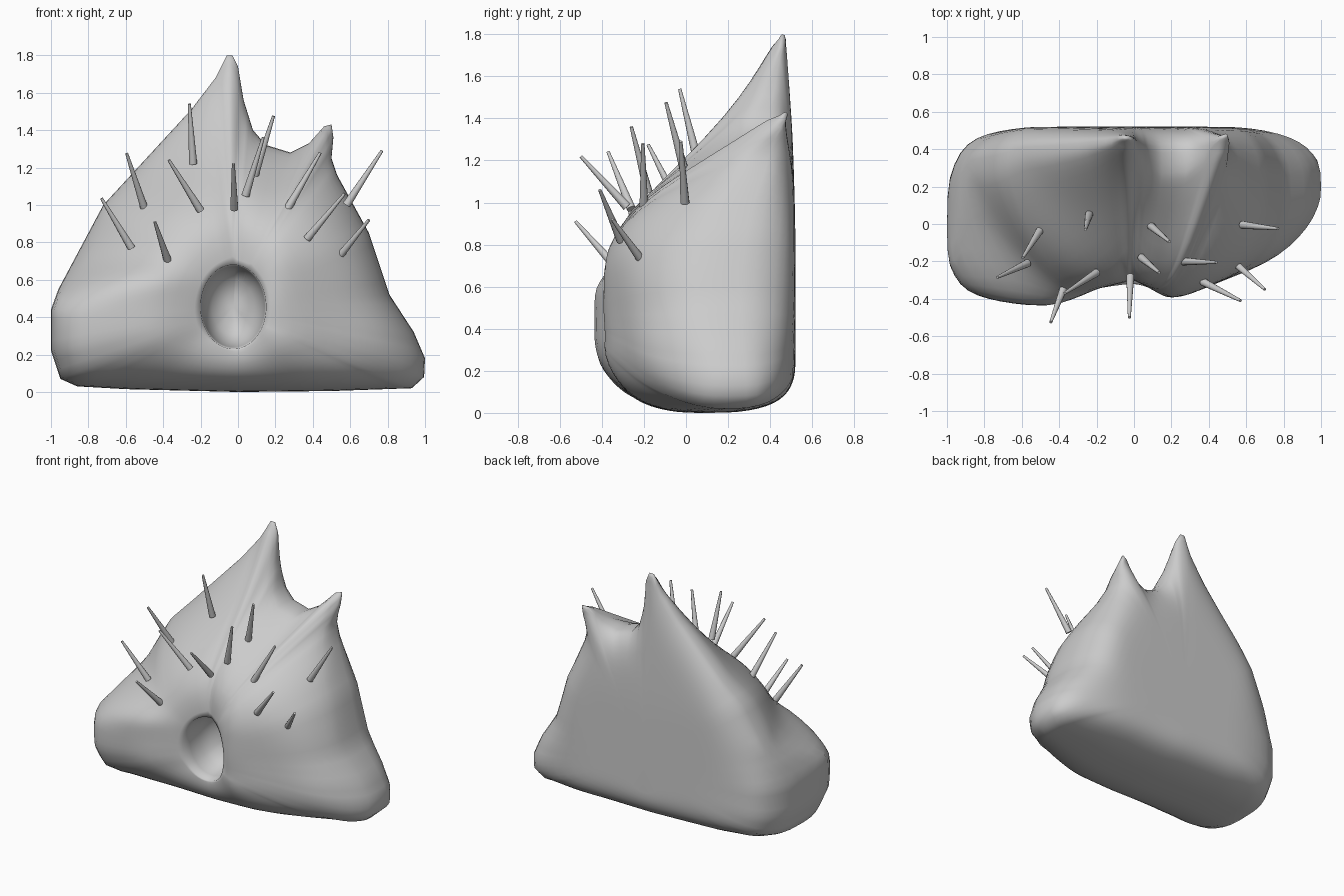
import bpy, bmesh, math
from mathutils import Vector

if "Cube" in bpy.data.objects:
    bpy.data.objects.remove(bpy.data.objects["Cube"])

# Front outline (x, z), listed counter-clockwise from the lower left
OUTLINE = [(-.95, .07), (-.86, .03), (-.6, .015), (0, 0), (.5, .005), (.93, .02), (.995, .08),
           (1.0, .18), (.94, .32), (.81, .52), (.70, .85), (.53, 1.16), (.50, 1.25), (.51, 1.36),
           (.50, 1.43), (.46, 1.42), (.38, 1.33), (.28, 1.28), (.15, 1.32), (.08, 1.40),
           (.03, 1.56), (.0, 1.74), (-.03, 1.80), (-.06, 1.80), (-.12, 1.68), (-.25, 1.51),
           (-.72, 1.0), (-.96, .55), (-1.0, .44), (-1.0, .22)]
CX, CZ, RX, RZ = -.025, .455, .175, .225      # mouth centre and radii


def interp(pts, v):
    if v <= pts[0][0]:
        return pts[0][1]
    for (a, p), (b, q) in zip(pts, pts[1:]):
        if v <= b:
            return p + (q - p) * (v - a) / (b - a)
    return pts[-1][1]


def edge_distance(x, z):
    best = 9
    for (x0, z0), (x1, z1) in zip(OUTLINE, OUTLINE[1:] + OUTLINE[:1]):
        dx, dz = x1 - x0, z1 - z0
        k = min(1, max(0, ((x - x0) * dx + (z - z0) * dz) / (dx * dx + dz * dz)))
        best = min(best, math.hypot(x - x0 - k * dx, z - z0 - k * dz))
    return best


# Front face depth: lumpy lower wall blended with a receding upper slope
LOWER = [(-1, -.5), (-.9, -.44), (-.8, -.41), (-.43, -.45), (-.22, -.35), (0, -.3), (.1, -.35),
         (.2, -.41), (.35, -.36), (.5, -.29), (.77, -.2), (1, -.06)]
FOOT = [(-1, -.42), (-.4, -.38), (.3, -.36), (.6, -.26), (1, -.04)]
SLOPE = [(.4, -1.6), (.55, -.95), (.7, -.48), (.85, -.38), (.98, -.28), (1.16, -.03), (1.35, .14),
         (1.52, .27), (1.74, .40), (1.82, .43)]


def front_y(x, z):
    w = min(1, max(0, (.3 - z) / .2))
    low = interp(LOWER, x) * (1 - w) + interp(FOOT, x) * w
    high = interp(SLOPE, z) + (.75 if x < 0 else .5) * x * x
    if x > .15:
        high += max(0, z - 1.2) * .5 * min(1, (x - .15) / .2)
    h = max(0, .1 - abs(low - high)) / .1
    return min(.44, max(low, high) + h * h * .02)


def back_y(x, z):
    return .52 - .03 * max(0, z - .9) - .2 * max(0, abs(x) - .6)


def build_body():
    outline = []
    for (x0, z0), (x1, z1) in zip(OUTLINE, OUTLINE[1:] + OUTLINE[:1]):
        n = max(1, math.ceil(math.hypot(x1 - x0, z1 - z0) / .07))
        outline += [(x0 + (x1 - x0) * i / n, z0 + (z1 - z0) * i / n) for i in range(n)]
    steps = [0, .04, .1, .18, .27, .36, .46, .56, .65, .73, .8, .86, .91, .95, .98, .995, 1]
    bm = bmesh.new()
    rings = []

    def point(px, pz, t, front):
        a = math.atan2(pz - CZ, px - CX)
        ex, ez = CX + RX * math.cos(a), CZ + RZ * math.sin(a)
        x, z = ex + (px - ex) * t, ez + (pz - ez) * t
        f, b = front_y(x, z), back_y(x, z)
        mid, half = (f + b) / 2, (b - f) / 2
        width, p = (.33, 2.5) if front else (.25, 3)
        u = max(0, 1 - edge_distance(x, z) / width) if t < 1 else 1
        c = max(0, 1 - u ** p) ** (1 / p)
        return x, mid - half * c if front else mid + half * c, z

    # mouth bowl
    for s, d in [(.3, .27), (.65, .25), (.86, .18), (.96, .07)]:
        ring = []
        for px, pz in outline:
            x, y, z = point(px, pz, 0, True)
            y = y * s - .32 * (1 - s)
            ring.append(bm.verts.new((CX + (x - CX) * s, y + d, CZ + (z - CZ) * s)))
        rings.append(ring)
    # front skin outwards, then back skin inwards
    for front, seq in ((True, steps), (False, steps[-2::-1])):
        for t in seq:
            rings.append([bm.verts.new(point(px, pz, t, front)) for px, pz in outline])
    n = len(outline)
    for r0, r1 in zip(rings, rings[1:]):
        for i in range(n):
            j = (i + 1) % n
            bm.faces.new((r0[i], r0[j], r1[j], r1[i]))
    for ring, y in ((rings[0], -.05), (rings[-1], .52)):
        c = bm.verts.new((CX, y, CZ))
        for i in range(n):
            bm.faces.new((c, ring[i], ring[(i + 1) % n]))
    # relax small creases, leaving the rim and mouth edge in place
    keep = set(rings[3] + rings[4])
    rim = 4 + len(steps) - 1
    for k in range(rim - 2, rim + 3):
        keep.update(rings[k])
    for _ in range(6):
        bmesh.ops.smooth_vert(bm, verts=[v for v in bm.verts if v not in keep], factor=.5,
                              use_axis_y=True)
    bmesh.ops.recalc_face_normals(bm, faces=bm.faces)
    me = bpy.data.meshes.new("rock_body")
    bm.to_mesh(me)
    bm.free()
    me.polygons.foreach_set("use_smooth", [True] * len(me.polygons))
    ob = bpy.data.objects.new("rock_body", me)
    bpy.context.collection.objects.link(ob)


# Spikes: base and tip
SPIKES = [((-.50, -.03, .98), (-.595, -.18, 1.275)), ((-.57, -.21, .77), (-.73, -.285, 1.035)),
          ((-.375, -.34, .70), (-.445, -.525, .91)), ((-.20, -.26, .97), (-.37, -.37, 1.24)),
          ((-.24, .05, 1.22), (-.26, -.03, 1.54)), ((-.02, -.28, .98), (-.025, -.50, 1.22)),
          ((.04, -.18, 1.05), (.135, -.26, 1.36)), ((.09, -.01, 1.16), (.19, -.095, 1.475)),
          ((.265, -.2, .98), (.44, -.205, 1.28)), ((.37, -.31, .82), (.57, -.41, 1.06)),
          ((.53, -.2, .71), (.70, -.35, .92)), ((.58, -.005, 1.0), (.77, -.025, 1.29))]


def build_spikes():
    for i, (a, b) in enumerate(SPIKES):
        a, b = Vector(a), Vector(b)
        d = b - a
        bpy.ops.mesh.primitive_cone_add(vertices=10, radius1=.022, radius2=.008,
                                        depth=d.length, location=(a + b) / 2,
                                        rotation=d.to_track_quat('Z', 'Y').to_euler())
        ob = bpy.context.object
        ob.name = f"spike_{i + 1}"
        bpy.ops.object.shade_smooth_by_angle(angle=math.radians(50))


build_body()
build_spikes()
